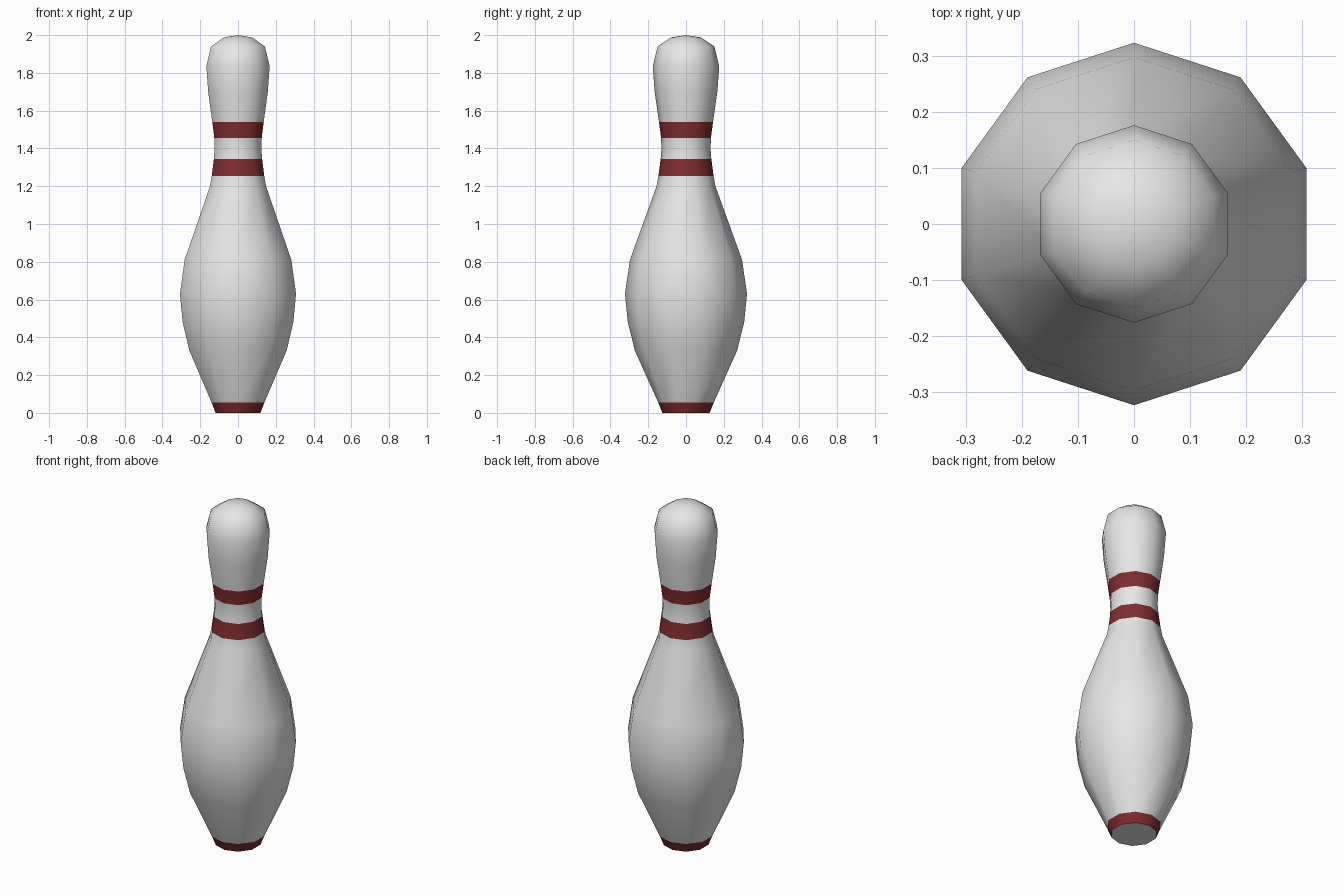
import bpy, bmesh, math

if "Cube" in bpy.data.objects:
    bpy.data.objects.remove(bpy.data.objects["Cube"])

SIDES = 10
# (radius, height) rings from base to crown
PROFILE = [(0.125, 0.0), (0.147, 0.055), (0.271, 0.33), (0.308, 0.48),
           (0.323, 0.63), (0.297, 0.81), (0.156, 1.2), (0.146, 1.255),
           (0.134, 1.345), (0.13, 1.4), (0.132, 1.455), (0.143, 1.54),
           (0.166, 1.7), (0.176, 1.835), (0.15, 1.94), (0.078, 1.988)]
BANDS = [(0.0, 0.055), (1.255, 1.345), (1.455, 1.54)]


def material(name, color):
    m = bpy.data.materials.new(name)
    m.diffuse_color = (*color, 1)
    m.use_nodes = True
    m.node_tree.nodes["Principled BSDF"].inputs["Base Color"].default_value = m.diffuse_color
    return m


bm = bmesh.new()

# Lathed body with a vertex facing the front and back
rings = []
for r, z in PROFILE:
    rings.append([bm.verts.new((r * math.cos(a), r * math.sin(a), z))
                  for a in (math.pi / 2 + 2 * math.pi * i / SIDES for i in range(SIDES))])
for lower, upper in zip(rings, rings[1:]):
    for i in range(SIDES):
        j = (i + 1) % SIDES
        bm.faces.new((lower[i], lower[j], upper[j], upper[i]))

# Crown and flat base
tip = bm.verts.new((0, 0, 2.0))
for i in range(SIDES):
    bm.faces.new((rings[-1][i], rings[-1][(i + 1) % SIDES], tip))
base = bm.faces.new(rings[0][::-1])

# Red stripes chosen by height
for f in bm.faces:
    z = sum(v.co.z for v in f.verts) / len(f.verts)
    f.material_index = int(f is not base and any(a < z < b for a, b in BANDS))
bm.normal_update()

mesh = bpy.data.meshes.new("pin_body")
bm.to_mesh(mesh)
bm.free()
mesh.materials.append(material("white", (0.8, 0.8, 0.8)))
mesh.materials.append(material("dark red", (0.21, 0.026, 0.028)))
pin = bpy.data.objects.new("pin_body", mesh)
bpy.context.collection.objects.link(pin)

# Smooth sides, sharp base edge
bpy.context.view_layer.objects.active = pin
pin.select_set(True)
bpy.ops.object.shade_smooth_by_angle(angle=math.radians(50))
